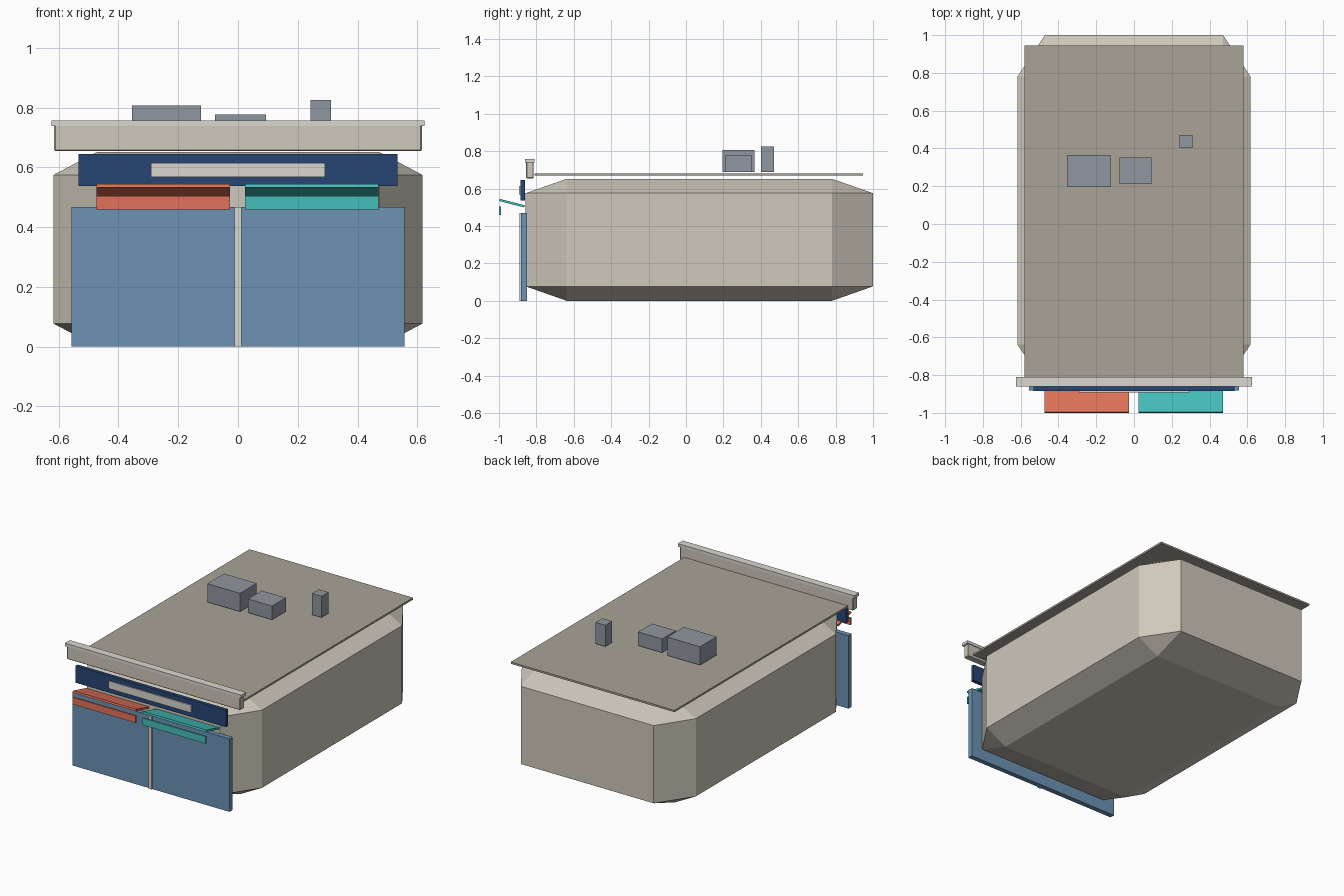
import bpy, bmesh, math
from mathutils import Matrix, Vector

if "Cube" in bpy.data.objects:
    bpy.data.objects.remove(bpy.data.objects["Cube"])


def material(name, rgb):
    m = bpy.data.materials.new(name)
    m.diffuse_color = (*rgb, 1)
    m.use_nodes = True
    m.node_tree.nodes["Principled BSDF"].inputs["Base Color"].default_value = m.diffuse_color
    return m


stone = material("stone", (0.62, 0.58, 0.50))
roof_mat = material("roof_felt", (0.40, 0.37, 0.31))
trim = material("trim", (0.70, 0.68, 0.62))
glass = material("glass", (0.15, 0.29, 0.46))
navy = material("navy", (0.02, 0.06, 0.17))
coral = material("coral", (0.75, 0.17, 0.10))
teal = material("teal", (0.06, 0.52, 0.50))
metal = material("metal", (0.28, 0.31, 0.35))


def box(name, x, y, z, mat, bevel=0.0, tilt=0.0, relative=False):
    """Box from (min, max) ranges; a relative bevel is cut before scaling."""
    size = Vector((x[1] - x[0], y[1] - y[0], z[1] - z[0]))
    centre = Vector((sum(x) / 2, sum(y) / 2, sum(z) / 2))
    bm = bmesh.new()
    bmesh.ops.create_cube(bm, size=1)
    if not relative:
        bmesh.ops.scale(bm, vec=size, verts=bm.verts)
    if bevel:
        bmesh.ops.bevel(bm, geom=bm.edges[:], offset=bevel, segments=1,
                        profile=0.5, affect='EDGES')
    if relative:
        bmesh.ops.scale(bm, vec=size, verts=bm.verts)
    bm.transform(Matrix.Rotation(tilt, 4, 'X'))
    me = bpy.data.meshes.new(name)
    bm.to_mesh(me)
    bm.free()
    me.materials.append(mat)
    ob = bpy.data.objects.new(name, me)
    ob.location = centre
    bpy.context.collection.objects.link(ob)
    return ob


# Main building mass: chamfer stretched with the box proportions
box("building_body", (-0.617, 0.617), (-0.857, 1.0), (0, 0.652), stone, 0.118, relative=True)

# Roof slab and front parapet with cap
box("roof_slab", (-0.58, 0.58), (-0.81, 0.945), (0.669, 0.681), roof_mat)
box("parapet", (-0.615, 0.615), (-0.855, -0.815), (0.655, 0.742), stone, 0.004)
box("parapet_cap", (-0.625, 0.625), (-0.86, -0.81), (0.738, 0.757), trim)

# Shop window and centre mullion
box("shop_window", (-0.557, 0.557), (-0.882, -0.85), (0, 0.468), glass)
box("centre_mullion", (-0.012, 0.011), (-0.89, -0.86), (0, 0.468), trim)

# Sign board with blank pale panel
box("sign_board", (-0.533, 0.533), (-0.884, -0.861), (0.537, 0.645), navy)
box("sign_panel", (-0.292, 0.292), (-0.892, -0.88), (0.567, 0.615), trim)

# Awnings tilted up towards the street, each with a hanging valance
for side, x, mat in (("left", (-0.473, -0.026), coral), ("right", (0.024, 0.471), teal)):
    box(side + "_awning", x, (-1.0, -0.862), (0.516, 0.528), mat, tilt=-math.radians(14.5))
    box(side + "_valance", x, (-1.0, -0.99), (0.459, 0.504), mat)

# Roof equipment
box("large_vent_unit", (-0.355, -0.123), (0.196, 0.365), (0.689, 0.807), metal)
box("small_vent_unit", (-0.077, 0.093), (0.212, 0.352), (0.689, 0.777), metal)
box("roof_flue", (0.242, 0.311), (0.402, 0.471), (0.689, 0.825), metal)
